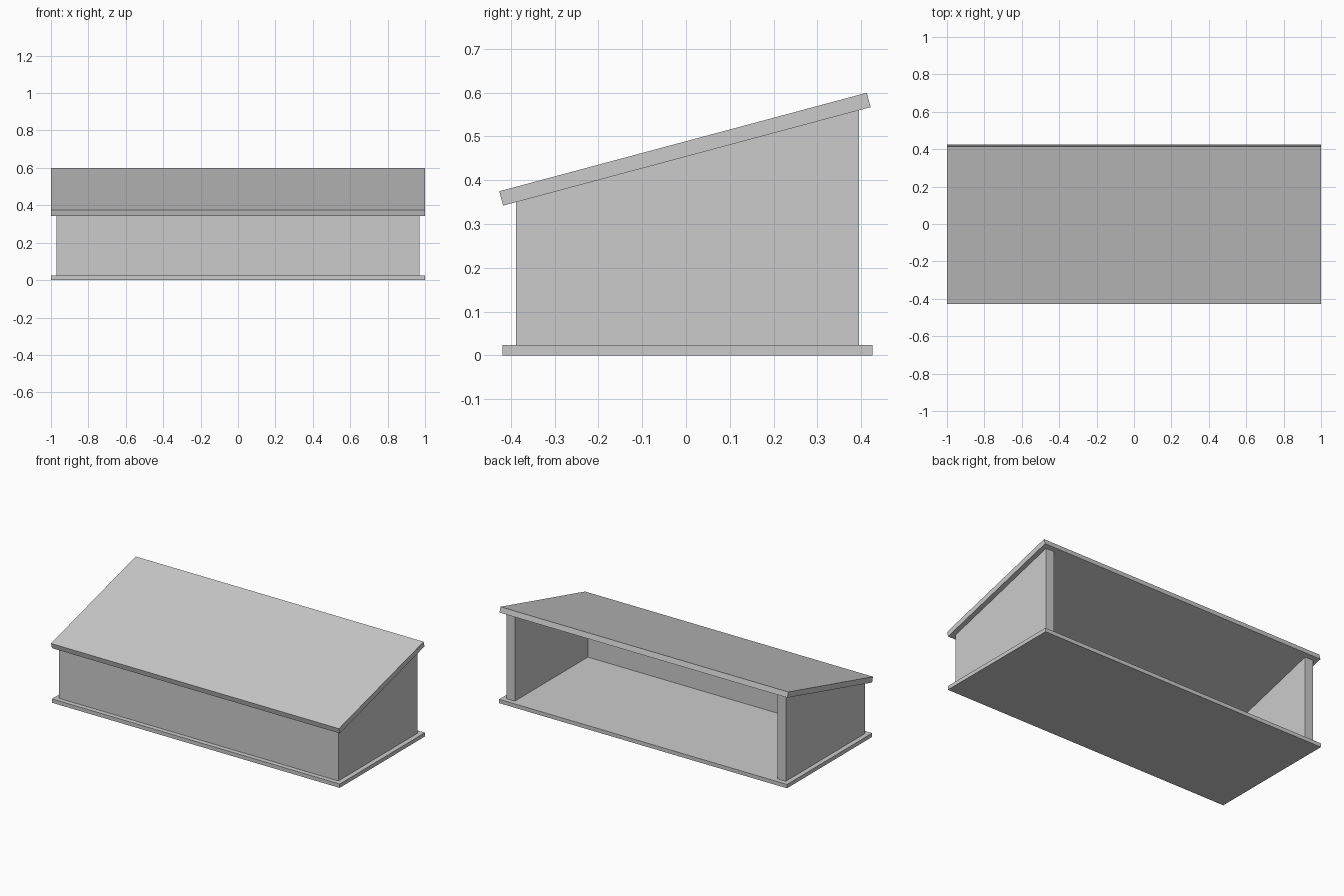
import bpy, bmesh, math

if "Cube" in bpy.data.objects:
    bpy.data.objects.remove(bpy.data.objects["Cube"])

SLOPE = math.tan(math.radians(15))


def under_roof(y):
    # height of the roof underside at depth y
    return 0.342 + (y + 0.418) * SLOPE


def extrude_x(name, profile, x0, x1):
    # solid from a (y, z) profile swept from x0 to x1
    bm = bmesh.new()
    face = bm.faces.new([bm.verts.new((x0, y, z)) for y, z in profile])
    ext = bmesh.ops.extrude_face_region(bm, geom=[face])
    moved = [v for v in ext["geom"] if isinstance(v, bmesh.types.BMVert)]
    bmesh.ops.translate(bm, verts=moved, vec=(x1 - x0, 0, 0))
    bmesh.ops.recalc_face_normals(bm, faces=bm.faces)
    mesh = bpy.data.meshes.new(name)
    bm.to_mesh(mesh)
    bm.free()
    obj = bpy.data.objects.new(name, mesh)
    bpy.context.collection.objects.link(obj)
    return obj


def wall_profile(y0, y1, base=0.024):
    # upright panel whose top follows the roof
    return [(y0, base), (y1, base), (y1, under_roof(y1)), (y0, under_roof(y0))]


# Base board
extrude_x("base_board", [(-0.419, 0), (0.426, 0), (0.426, 0.024), (-0.419, 0.024)], -1, 1)

# Front wall
extrude_x("front_wall", wall_profile(-0.389, -0.329), -0.97, 0.97)

# Side walls, back left open
for side, name in ((-1, "left_wall"), (1, "right_wall")):
    extrude_x(name, wall_profile(-0.329, 0.395), side * 0.97, side * 0.912)

# Sloping roof board with square-cut ends
thick = 0.034
dy, dz = -thick * math.sin(math.radians(15)), thick * math.cos(math.radians(15))
front, back = (-0.418, under_roof(-0.418)), (0.422, under_roof(0.422))
extrude_x("roof_board", [front, back, (back[0] + dy, back[1] + dz),
                         (front[0] + dy, front[1] + dz)], -1, 1)
